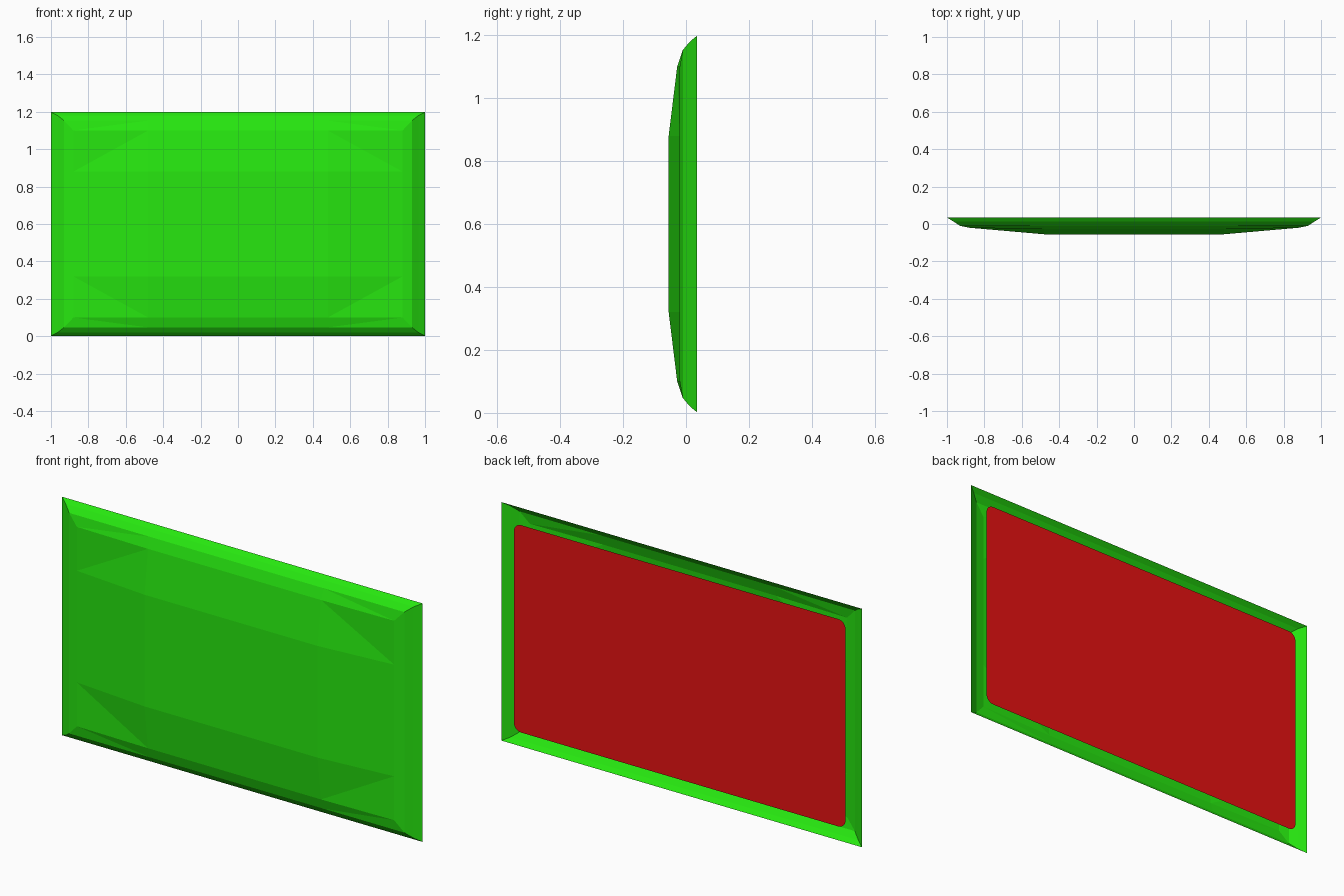
import bpy, bmesh, math

cube = bpy.data.objects.get("Cube")
if cube:
    bpy.data.objects.remove(cube)


def make_material(name, colour):
    mat = bpy.data.materials.new(name)
    mat.use_nodes = True
    mat.diffuse_color = colour
    bsdf = next(n for n in mat.node_tree.nodes if n.type == 'BSDF_PRINCIPLED')
    bsdf.inputs["Base Color"].default_value = colour
    return mat


def finish(bm, name, mat):
    mesh = bpy.data.meshes.new(name)
    bm.to_mesh(mesh)
    bm.free()
    mesh.materials.append(mat)
    obj = bpy.data.objects.new(name, mesh)
    bpy.context.collection.objects.link(obj)
    return obj


green = make_material("bright_green", (0.02, 0.8, 0.005, 1))
red = make_material("deep_red", (0.8, 0.006, 0.006, 1))

MID = 0.6  # height of the panel centre

# Shell: nested steps (distance from centre, depth), from flat middle to rim
side_steps = [(0.48, -0.055), (0.88, -0.02), (0.93, -0.01), (0.965, 0.013), (1.0, 0.035)]
end_steps = [(0.28, -0.055), (0.5, -0.028), (0.553, -0.01), (0.58, 0.013), (0.598, 0.035)]


def mirrored(steps):
    return [(-d, y) for d, y in reversed(steps)] + steps


cols, rows = mirrored(side_steps), mirrored(end_steps)
bm = bmesh.new()
grid = [[bm.verts.new((x, max(yx, yz), MID + z)) for z, yz in rows] for x, yx in cols]
for i in range(len(cols) - 1):
    for j in range(len(rows) - 1):
        a, b = grid[i][j], grid[i + 1][j]
        c, d = grid[i + 1][j + 1], grid[i][j + 1]
        cx = a.co.x + b.co.x
        cz = a.co.z + d.co.z - 2 * MID
        # creases run outward on the mitred corners, across on the broad inner ones
        rising = cx * cz > 0
        if abs(cx) > 1 and abs(cx) < 1.5:
            rising = not rising
        for tri in ([(a, b, c), (a, c, d)] if rising else [(a, b, d), (b, c, d)]):
            bm.faces.new(tri)
finish(bm, "front_shell", green)

# Back sheet: flat rounded rectangle with a narrow border
bm = bmesh.new()
half_w, half_h, radius, steps = 0.92, 0.52, 0.04, 6
outline = []
for quarter, (sx, sz) in enumerate([(1, 1), (-1, 1), (-1, -1), (1, -1)]):
    for k in range(steps + 1):
        t = (quarter + k / steps) * math.pi / 2
        outline.append(bm.verts.new((sx * (half_w - radius) + radius * math.cos(t), 0.05,
                                     MID + sz * (half_h - radius) + radius * math.sin(t))))
face = bm.faces.new(outline)
face.normal_update()
if face.normal.y < 0:
    face.normal_flip()
bmesh.ops.inset_region(bm, faces=[face], thickness=0.015)
finish(bm, "back_sheet", red)
